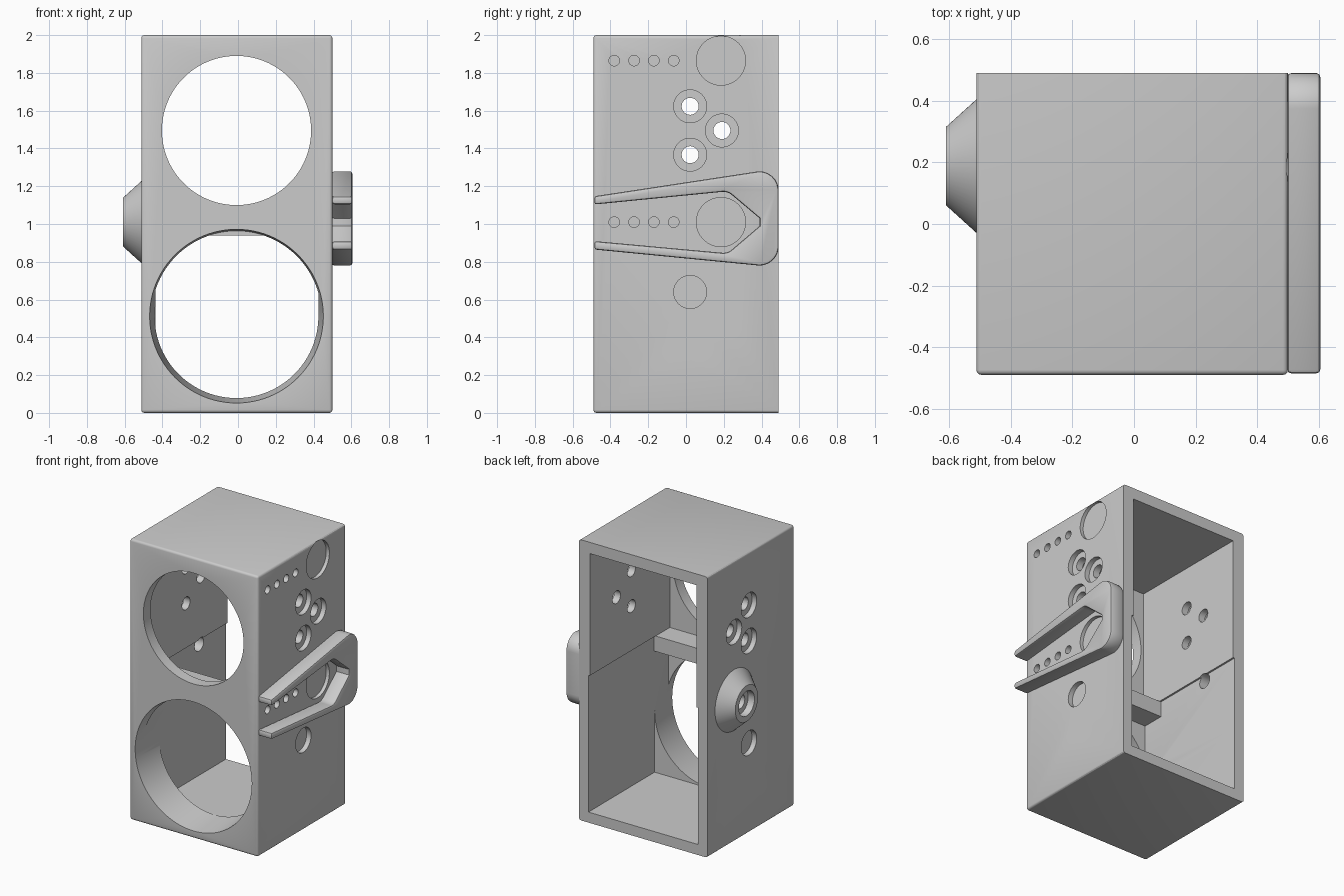
import bpy, bmesh, math
from mathutils import Matrix, Vector

if "Cube" in bpy.data.objects:
    bpy.data.objects.remove(bpy.data.objects["Cube"], do_unlink=True)

grey = bpy.data.materials.new("light grey")
grey.use_nodes = True
grey.diffuse_color = (0.6, 0.6, 0.6, 1)
grey.node_tree.nodes["Principled BSDF"].inputs["Base Color"].default_value = (0.6, 0.6, 0.6, 1)


def finish(name, bm):
    bmesh.ops.recalc_face_normals(bm, faces=bm.faces)
    mesh = bpy.data.meshes.new(name)
    bm.to_mesh(mesh)
    bm.free()
    mesh.materials.append(grey)
    ob = bpy.data.objects.new(name, mesh)
    bpy.context.collection.objects.link(ob)
    return ob


def block(name, x, y, z, rounding=0):
    bm = bmesh.new()
    bmesh.ops.create_cube(bm, size=1)
    for v in bm.verts:
        v.co = [(lo + hi) / 2 + c * (hi - lo) for c, (lo, hi) in zip(v.co, (x, y, z))]
    if rounding:
        # the open rear rim stays sharp
        edges = [e for e in bm.edges if min(v.co.y for v in e.verts) < y[1] - 0.01]
        bmesh.ops.bevel(bm, geom=edges, offset=rounding, segments=3, profile=0.5, affect='EDGES')
    return finish(name, bm)


def cylinder(name, axis, start, end, u, z, r1, r2=None, sides=48):
    """Cylinder or cone along x or y, at cross position u and height z."""
    bm = bmesh.new()
    bmesh.ops.create_cone(bm, cap_ends=True, segments=sides, radius1=r1,
                          radius2=r1 if r2 is None else r2, depth=end - start)
    mid = (start + end) / 2
    if axis == 'x':
        rot, pos = Matrix.Rotation(math.pi / 2, 4, 'Y'), (mid, u, z)
    else:
        rot, pos = Matrix.Rotation(-math.pi / 2, 4, 'X'), (u, mid, z)
    bm.transform(Matrix.Translation(pos) @ rot)
    return finish(name, bm)


def rounded(points):
    """Outline from (y, z, radius) corners, with each corner rounded."""
    out = []
    for i, (y, z, r) in enumerate(points):
        p = Vector((y, z))
        if not r:
            out.append(p)
            continue
        a = (Vector(points[i - 1][:2]) - p).normalized()
        b = (Vector(points[(i + 1) % len(points)][:2]) - p).normalized()
        half = a.angle(b) / 2
        centre = p + (a + b).normalized() * r / math.sin(half)
        reach = r / math.tan(half)
        s, e = p + a * reach - centre, p + b * reach - centre
        for k in range(9):
            out.append(centre + s.lerp(e, k / 8).normalized() * r)
    return out


def extrude(name, outline, x0, x1):
    bm = bmesh.new()
    face = bm.faces.new([bm.verts.new((x0, p.x, p.y)) for p in outline])
    ext = bmesh.ops.extrude_face_region(bm, geom=[face])["geom"]
    for v in ext:
        if isinstance(v, bmesh.types.BMVert):
            v.co.x = x1
    # close the starting side when the extrusion removed it
    rim = [e for e in bm.edges if e.is_boundary]
    if rim:
        bmesh.ops.holes_fill(bm, edges=rim)
    return finish(name, bm)


def cut(ob, cutter):
    mod = ob.modifiers.new("cut", 'BOOLEAN')
    mod.operation, mod.solver, mod.object = 'DIFFERENCE', 'EXACT', cutter
    bake(ob)
    bpy.data.objects.remove(cutter, do_unlink=True)


def bake(ob):
    mesh = bpy.data.meshes.new_from_object(ob.evaluated_get(bpy.context.evaluated_depsgraph_get()))
    ob.modifiers.clear()
    ob.data = mesh


# Shell body and the conical boss on its right side wall
shell = block("shell", (-0.512, 0.5), (-0.49, 0.49), (0, 2), 0.016)
boss = cylinder("boss", 'x', -0.61, -0.505, 0.188, 1.01, 0.128, 0.223, sides=64)

# Counterbored bolt holes through both side walls
for centre in (1.495, 0.512):
    for y, dz in ((0.022, 0.128), (0.19, 0), (0.022, -0.128)):
        z = centre + dz
        cut(shell, cylinder("cutter", 'x', -0.7, -0.475, y, z, 0.087))
        cut(shell, cylinder("cutter", 'x', 0.465, 0.7, y, z, 0.087))
        cut(shell, cylinder("cutter", 'x', -0.7, 0.7, y, z, 0.045, sides=32))

# Bore through the boss
for ob in (boss, shell):
    cut(ob, cylinder("cutter", 'x', -0.7, -0.3, 0.188, 1.01, 0.05))
cut(boss, cylinder("cutter", 'x', -0.7, -0.56, 0.188, 1.01, 0.088))

# Two rows of blind pockets in the left side wall
for z in (1.865, 1.01):
    cut(shell, cylinder("cutter", 'x', 0.475, 0.7, 0.185, z, 0.13, sides=64))
    for i in range(4):
        cut(shell, cylinder("cutter", 'x', 0.45, 0.7, -0.38 + i * 0.105, z, 0.028, sides=24))

# Cavities open at the back; the lower one keeps a thick wall below its middle
cut(shell, block("cutter", (-0.425, 0.415), (-0.41, 0.6), (1.03, 1.92)))
cut(shell, block("cutter", (-0.438, 0.426), (-0.41, 0.6), (0.512, 1.05)))
cut(shell, block("cutter", (-0.438, 0.426), (-0.255, 0.6), (0.075, 0.6)))

# Front openings: straight above, tapered below
cut(shell, cylinder("cutter", 'y', -0.6, -0.3, -0.008, 1.495, 0.395, sides=96))
cut(shell, cylinder("cutter", 'y', -0.5, -0.25, -0.008, 0.512, 0.461, 0.433, sides=96))

# Cross bar behind the front wall
bar = block("cross_bar", (-0.45, 0.44), (-0.42, -0.25), (0.94, 1.05))

# Tapered guide rail with a channel open to the front
rail = extrude("guide_rail", rounded([
    (-0.485, 0.865, 0), (0.49, 0.77, 0.1), (0.49, 1.295, 0.1), (-0.485, 1.147, 0)]), 0.498, 0.605)
cut(rail, extrude("cutter", rounded([
    (-0.6, 0.92, 0), (0.22, 0.845, 0.07), (0.39, 0.99, 0), (0.39, 1.03, 0),
    (0.22, 1.173, 0.07), (-0.6, 1.092, 0)]), 0.4, 0.7))
soft = rail.modifiers.new("soft edges", 'BEVEL')
soft.width, soft.segments, soft.limit_method = 0.012, 2, 'ANGLE'
soft.angle_limit = math.radians(50)
bake(rail)

# Smooth shading with crisp edges
bpy.ops.object.select_all(action='DESELECT')
for ob in (shell, boss, bar, rail):
    ob.select_set(True)
bpy.context.view_layer.objects.active = shell
bpy.ops.object.shade_smooth_by_angle(angle=math.radians(30))
